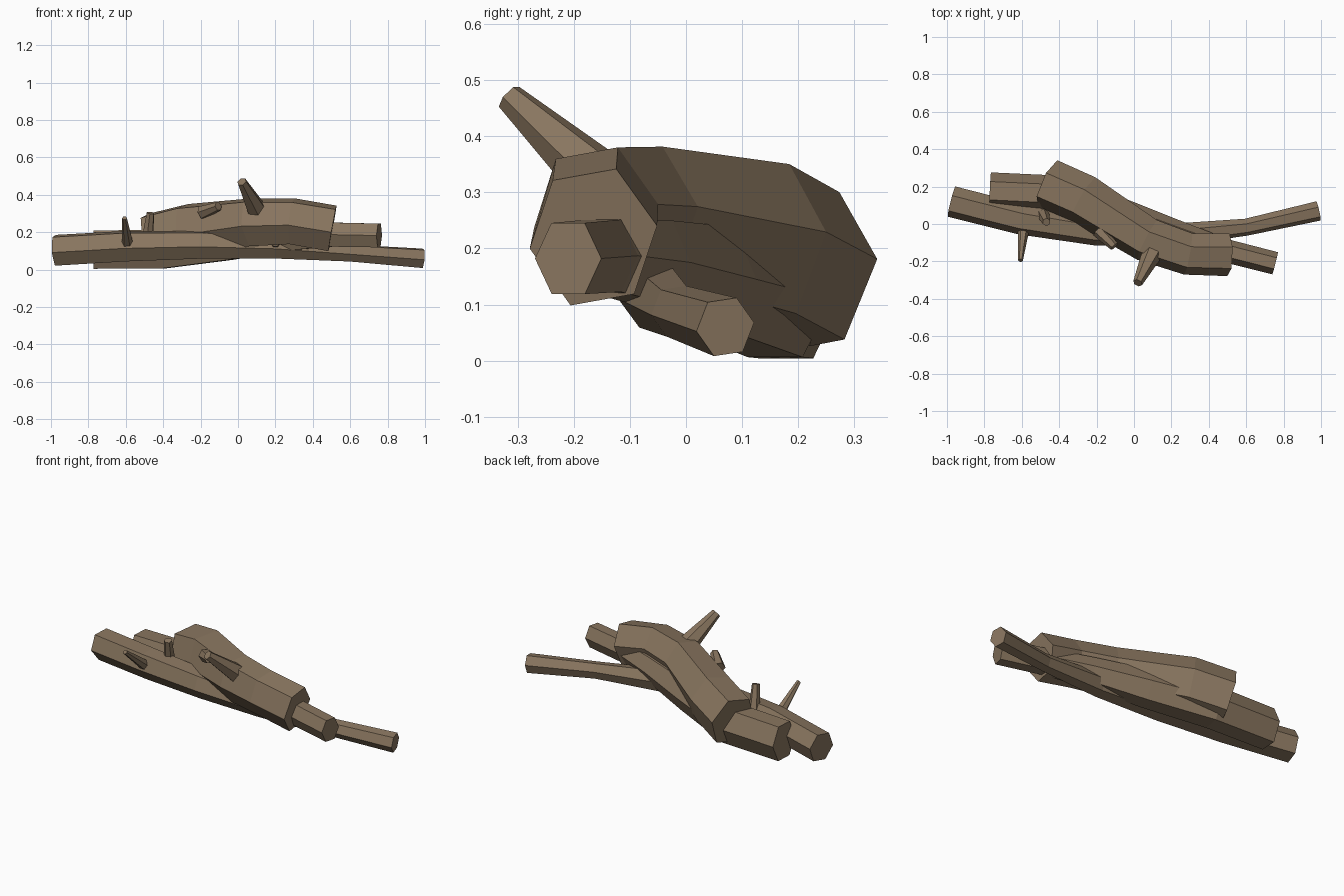
import bpy, bmesh
from math import cos, sin, radians, tau
from mathutils import Vector

if "Cube" in bpy.data.objects:
    bpy.data.objects.remove(bpy.data.objects["Cube"])

bark = bpy.data.materials.new("bark")
bark.diffuse_color = (0.25, 0.18, 0.115, 1)
bark.use_nodes = True
bark.node_tree.nodes["Principled BSDF"].inputs["Base Color"].default_value = bark.diffuse_color


def limb(name, path, stretch=1.0, twist=0, sides=6):
    """Faceted tube through (x, y, z, radius) points, capped at both ends."""
    pts = [Vector(p[:3]) for p in path]
    bm = bmesh.new()
    rings = []
    for i, p in enumerate(pts):
        t = (pts[min(i + 1, len(pts) - 1)] - pts[max(i - 1, 0)]).normalized()
        u = Vector((0, 0, 1)).cross(t).normalized()
        v = t.cross(u)
        r = path[i][3]
        angles = [tau * k / sides + radians(twist) for k in range(sides)]
        rings.append([bm.verts.new(p + u * r * cos(a) + v * r * stretch * sin(a))
                      for a in angles])
    for a, b in zip(rings, rings[1:]):
        for k in range(sides):
            n = (k + 1) % sides
            bm.faces.new((a[k], a[n], b[n], b[k]))
    bm.faces.new(rings[0])
    bm.faces.new(rings[-1])
    bmesh.ops.recalc_face_normals(bm, faces=bm.faces)
    mesh = bpy.data.meshes.new(name)
    bm.to_mesh(mesh)
    bm.free()
    mesh.materials.append(bark)
    obj = bpy.data.objects.new(name, mesh)
    bpy.context.collection.objects.link(obj)
    return obj


# Three crossing logs
limb("long_log", [(-0.976, 0.12, 0.103, 0.084), (-0.6, 0.025, 0.125, 0.083),
                  (-0.2, -0.04, 0.133, 0.076), (0.2, -0.06, 0.12, 0.062),
                  (0.6, -0.017, 0.088, 0.046), (0.987, 0.07, 0.06, 0.053)], 1.06, 8)
limb("thick_log", [(-0.46, 0.215, 0.157, 0.137), (-0.27, 0.13, 0.205, 0.137),
                   (0.07, -0.085, 0.253, 0.12), (0.29, -0.16, 0.258, 0.114),
                   (0.505, -0.165, 0.22, 0.115)], 1.15, 9)
limb("lower_log", [(-0.77, 0.178, 0.106, 0.098), (-0.4, 0.16, 0.11, 0.1),
                   (-0.05, 0.04, 0.145, 0.09), (0.25, -0.06, 0.175, 0.072),
                   (0.5, -0.145, 0.187, 0.062), (0.755, -0.21, 0.182, 0.061)], 1.2)

# Broken branch stubs: base and tip
stubs = [
    ((0.11, -0.13, 0.3, 0.06), (0.02, -0.315, 0.47, 0.026)),
    ((-0.19, -0.035, 0.305, 0.038), (-0.105, -0.12, 0.338, 0.025)),
    ((-0.485, 0.05, 0.16, 0.033), (-0.468, 0.01, 0.303, 0.022)),
    ((-0.59, -0.02, 0.13, 0.032), (-0.607, -0.195, 0.275, 0.013)),
    ((0.2, -0.06, 0.13, 0.03), (0.2, -0.135, 0.145, 0.022)),
]
for i, (base, tip) in enumerate(stubs):
    limb(f"branch_stub_{i + 1}", [base, tip])
